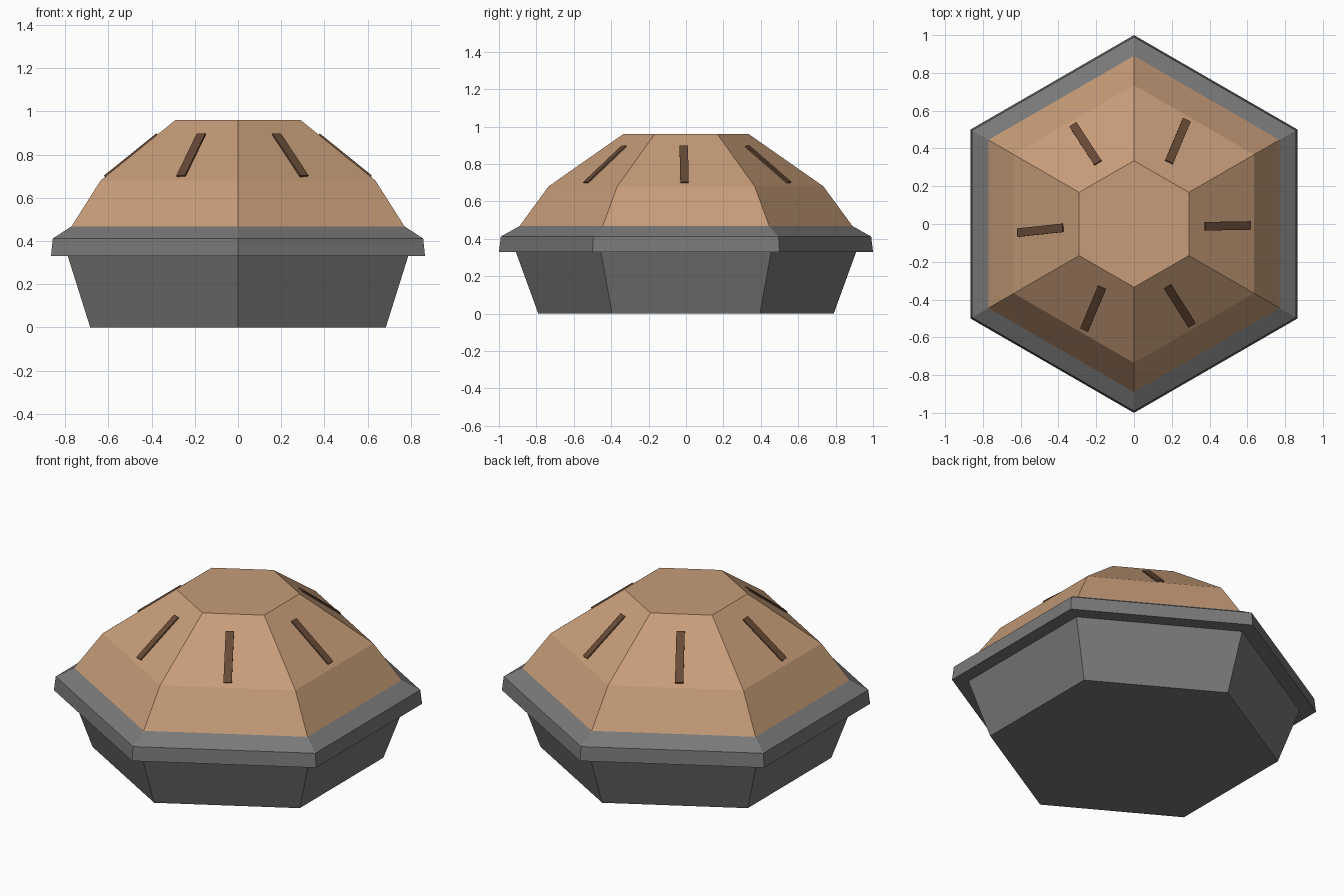
import bpy, bmesh
from math import radians, cos, sin
from mathutils import Matrix, Vector

cube = bpy.data.objects.get("Cube")
if cube:
    bpy.data.objects.remove(cube, do_unlink=True)


def material(name, colour):
    mat = bpy.data.materials.new(name)
    mat.use_nodes = True
    mat.diffuse_color = (*colour, 1)
    mat.node_tree.nodes["Principled BSDF"].inputs["Base Color"].default_value = (*colour, 1)
    return mat


def add_object(name, bm, mat):
    bmesh.ops.recalc_face_normals(bm, faces=bm.faces)
    mesh = bpy.data.meshes.new(name)
    bm.to_mesh(mesh)
    bm.free()
    mesh.materials.append(mat)
    obj = bpy.data.objects.new(name, mesh)
    bpy.context.collection.objects.link(obj)
    return obj


def hexagon_solid(name, profile, mat):
    """Stack six-sided rings given as (corner radius, height)."""
    bm = bmesh.new()
    rings = []
    for radius, z in profile:
        angles = [radians(30 + 60 * i) for i in range(6)]
        rings.append([bm.verts.new((radius * cos(a), radius * sin(a), z)) for a in angles])
    for low, high in zip(rings, rings[1:]):
        for i in range(6):
            j = (i + 1) % 6
            bm.faces.new((low[i], low[j], high[j], high[i]))
    bm.faces.new(rings[0])
    bm.faces.new(rings[-1])
    return add_object(name, bm, mat)


metal = material("dark grey metal", (0.19, 0.19, 0.19))
pastry = material("baked pastry", (0.57, 0.335, 0.19))
filling = material("dark brown filling", (0.135, 0.067, 0.036))

# Tin with its flared rim
hexagon_solid("pie_tin", [(0.79, 0), (0.91, 0.33), (1.0, 0.33), (0.99, 0.412), (0.89, 0.468)], metal)

# Domed pastry lid
hexagon_solid("pastry_lid", [(0.89, 0.468), (0.735, 0.68), (0.335, 0.96)], pastry)

# One slightly crooked steam slit on each upper face: (tilt, sideways shift)
slits = [(1, -0.01), (7, 0.018), (3, 0.01), (6, 0.033), (7, 0.036), (2, -0.007)]
down = Vector((0.347, 0, -0.28)).normalized()
side = Vector((0, 1, 0))
normal = down.cross(side)
slope = Matrix((down, side, normal)).transposed().to_4x4()
for i, (tilt, shift) in enumerate(slits):
    bm = bmesh.new()
    bmesh.ops.create_cube(bm, size=1)
    place = (Matrix.Rotation(radians(60 * i), 4, "Z")
             @ Matrix.Translation((0.494, shift, 0.795))
             @ slope
             @ Matrix.Rotation(radians(tilt * 0.8), 4, "Z")
             @ Matrix.Diagonal((0.31, 0.045, 0.016, 1)))
    bm.transform(place)
    add_object(f"steam_slit_{i + 1}", bm, filling)
